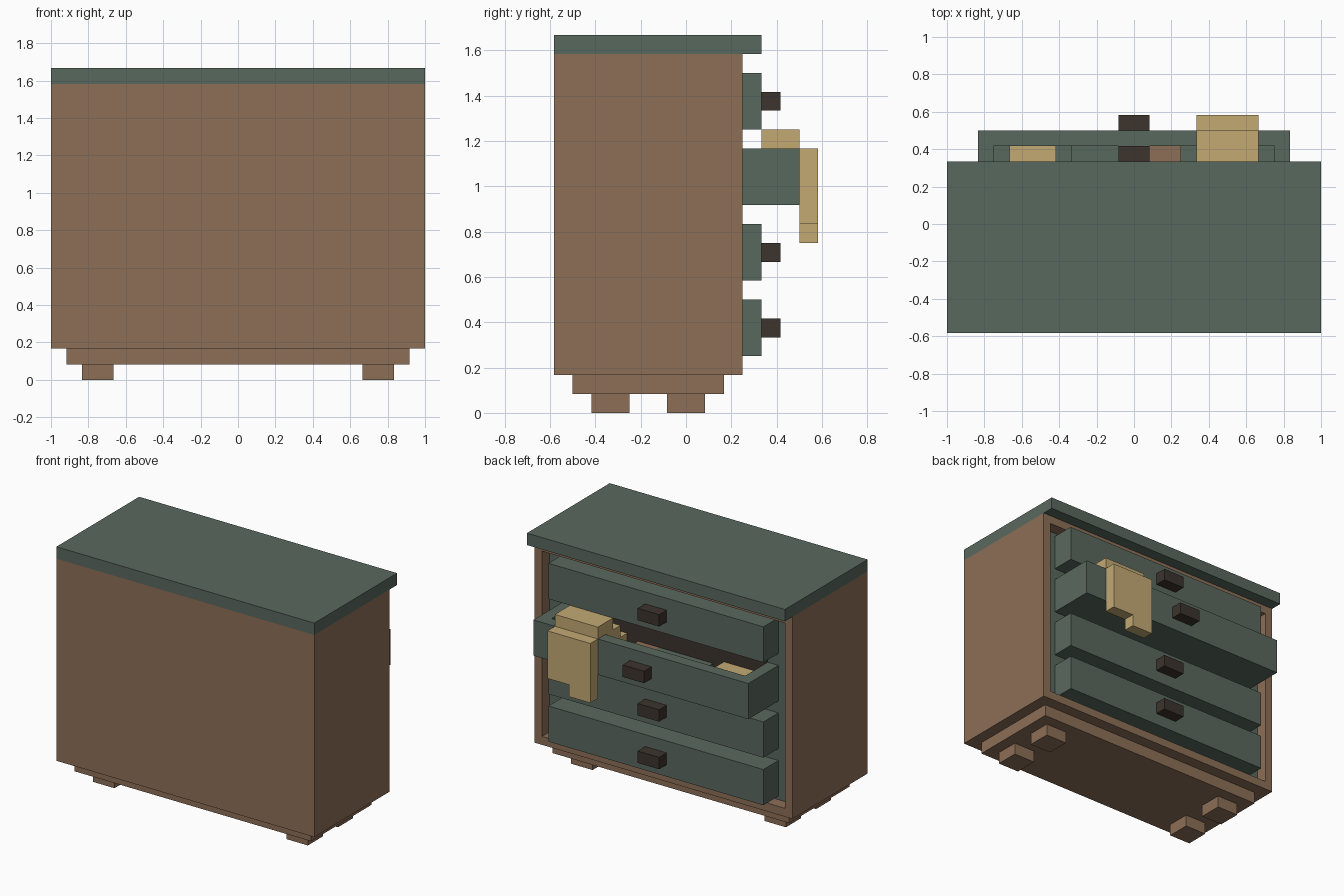
import bpy, bmesh
from mathutils import Vector

if "Cube" in bpy.data.objects:
    bpy.data.objects.remove(bpy.data.objects["Cube"])

U = 1 / 12  # the whole piece sits on a 1/12 grid


def material(name, srgb):
    m = bpy.data.materials.new(name)
    lin = [((c / 255 + 0.055) / 1.055) ** 2.4 for c in srgb]
    m.diffuse_color = (*lin, 1)
    m.use_nodes = True
    m.node_tree.nodes["Principled BSDF"].inputs["Base Color"].default_value = m.diffuse_color
    return m


BROWN = material("brown wood", (141, 111, 87))
GREEN = material("grey green paint", (89, 104, 94))
TAN = material("tan cloth", (196, 170, 116))
DARK = material("dark brown", (60, 51, 45))


def box(name, x, y, z, mat):
    """Box from (min, max) ranges in grid units."""
    bpy.ops.mesh.primitive_cube_add(size=1)
    o = bpy.context.object
    o.name = name
    lo, hi = Vector((x[0], y[0], z[0])) * U, Vector((x[1], y[1], z[1])) * U
    for v in o.data.vertices:
        v.co = [lo[i] if v.co[i] < 0 else hi[i] for i in range(3)]
    o.data.materials.append(mat)
    return o


# Cabinet body with a recessed green panel on the drawer side
body = box("cabinet_body", (-12, 12), (-7, 3), (2, 19), BROWN)
body.data.materials.append(GREEN)
bm = bmesh.new()
bm.from_mesh(body.data)
bm.normal_update()
front = max(bm.faces, key=lambda f: f.normal.y)
bmesh.ops.inset_region(bm, faces=[front], thickness=U)
panel = bmesh.ops.extrude_discrete_faces(bm, faces=[front])["faces"][0]
bmesh.ops.translate(bm, verts=panel.verts, vec=(0, -U, 0))
panel.material_index = 1
bm.to_mesh(body.data)
bm.free()

# Top, plinth and feet
box("top_board", (-12, 12), (-7, 4), (19, 20), GREEN)
box("plinth", (-11, 11), (-6, 2), (1, 2), BROWN)
for x in (-10, 8):
    for y in (-5, -1):
        box("foot", (x, x + 2), (y, y + 2), (0, 1), BROWN)

# Closed drawers with knobs
for z in (3, 7, 15):
    box("drawer", (-10, 10), (2, 4), (z, z + 3), GREEN)
    box("knob", (-1, 1), (4, 5), (z + 1, z + 2), DARK)

# Open drawer, hollow, with dark interior behind it
box("open_drawer_floor", (-10, 10), (2, 6), (11, 12), GREEN)
box("open_drawer_front", (-10, 10), (5, 6), (12, 14), GREEN)
for x in (-10, 9):
    box("open_drawer_side", (x, x + 1), (2, 5), (12, 14), GREEN)
box("open_drawer_knob", (-1, 1), (6, 7), (12, 13), DARK)
box("drawer_slot", (-9, 9), (2, 2.1), (12, 15), DARK)

# Folded clothes in the open drawer
box("folded_tan_cloth", (-8, -5), (2.1, 5), (12, 13), TAN)
box("folded_green_cloth", (-4, 1), (2.1, 5), (12, 12.6), GREEN)
box("folded_brown_cloth", (1, 3), (2.1, 5), (12, 12.6), BROWN)

# Cloth hanging over the drawer front
box("cloth_inner_end", (4, 8), (2.1, 3), (12, 13), TAN)
box("cloth_inner", (4, 8), (3, 5), (12, 14), TAN)
box("cloth_over_edge", (4, 8), (4, 6), (14, 15), TAN)
box("cloth_hanging_short", (6, 8), (6, 7), (10, 14), TAN)
box("cloth_hanging_long", (4, 6), (6, 7), (9, 14), TAN)
